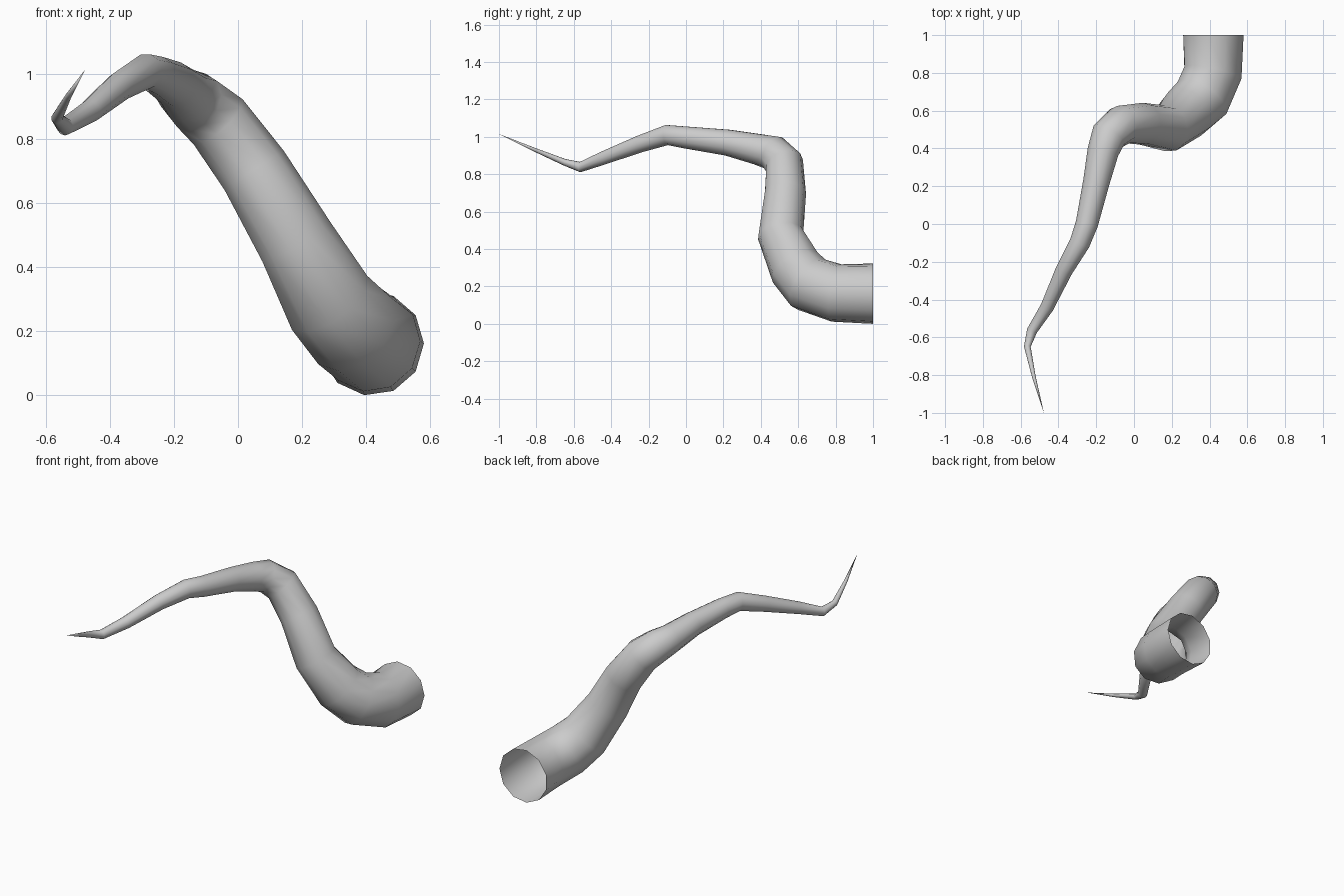
import bpy, bmesh, math
from mathutils import Vector

if "Cube" in bpy.data.objects:
    bpy.data.objects.remove(bpy.data.objects["Cube"])

SIDES = 11
# centreline: x, y, z, radius, from the open base to the pointed tip
PATH = [
    (0.417, 1.00, 0.161, 0.163), (0.415, 0.80, 0.165, 0.157),
    (0.355, 0.66, 0.212, 0.156), (0.28, 0.59, 0.295, 0.146),
    (0.18, 0.505, 0.48, 0.124), (0.05, 0.53, 0.70, 0.112),
    (-0.065, 0.525, 0.855, 0.105), (-0.135, 0.465, 0.915, 0.096),
    (-0.165, 0.38, 0.935, 0.084), (-0.20, 0.22, 0.97, 0.071),
    (-0.25, 0.00, 0.997, 0.060), (-0.287, -0.10, 1.01, 0.055),
    (-0.37, -0.245, 0.962, 0.046), (-0.46, -0.44, 0.887, 0.036),
    (-0.54, -0.565, 0.838, 0.028), (-0.565, -0.65, 0.864, 0.018),
    (-0.53, -0.81, 0.931, 0.010),
]
TIP = Vector((-0.477, -1.0, 1.015))

pts = [Vector(p[:3]) for p in PATH] + [TIP]
bm = bmesh.new()
rings = []
tangent = Vector((0, -1, 0))
side = Vector((1, 0, 0))

# tapered rings carried along the path without twisting
for i, (*_, r) in enumerate(PATH):
    if i:
        new = ((pts[i] - pts[i - 1]).normalized() + (pts[i + 1] - pts[i]).normalized()).normalized()
        side = tangent.rotation_difference(new) @ side
        tangent = new
    up = side.cross(tangent).normalized()
    ring = []
    for k in range(SIDES):
        a = math.tau * k / SIDES
        ring.append(bm.verts.new(pts[i] + r * (math.cos(a) * side + math.sin(a) * up)))
    rings.append(ring)

# tube walls, base left open
for lo, hi in zip(rings, rings[1:]):
    for k in range(SIDES):
        n = (k + 1) % SIDES
        bm.faces.new((lo[k], lo[n], hi[n], hi[k]))

# pointed tip
tip = bm.verts.new(TIP)
for k in range(SIDES):
    bm.faces.new((rings[-1][k], rings[-1][(k + 1) % SIDES], tip))

bmesh.ops.recalc_face_normals(bm, faces=bm.faces)
# make sure the walls face outward
f = bm.faces[:][0]
if f.normal.dot(f.calc_center_median() - pts[0].lerp(pts[1], 0.5)) < 0:
    bmesh.ops.reverse_faces(bm, faces=bm.faces[:])
for f in bm.faces:
    f.smooth = True

mesh = bpy.data.meshes.new("tentacle")
bm.to_mesh(mesh)
bm.free()
bpy.context.collection.objects.link(bpy.data.objects.new("tentacle", mesh))
